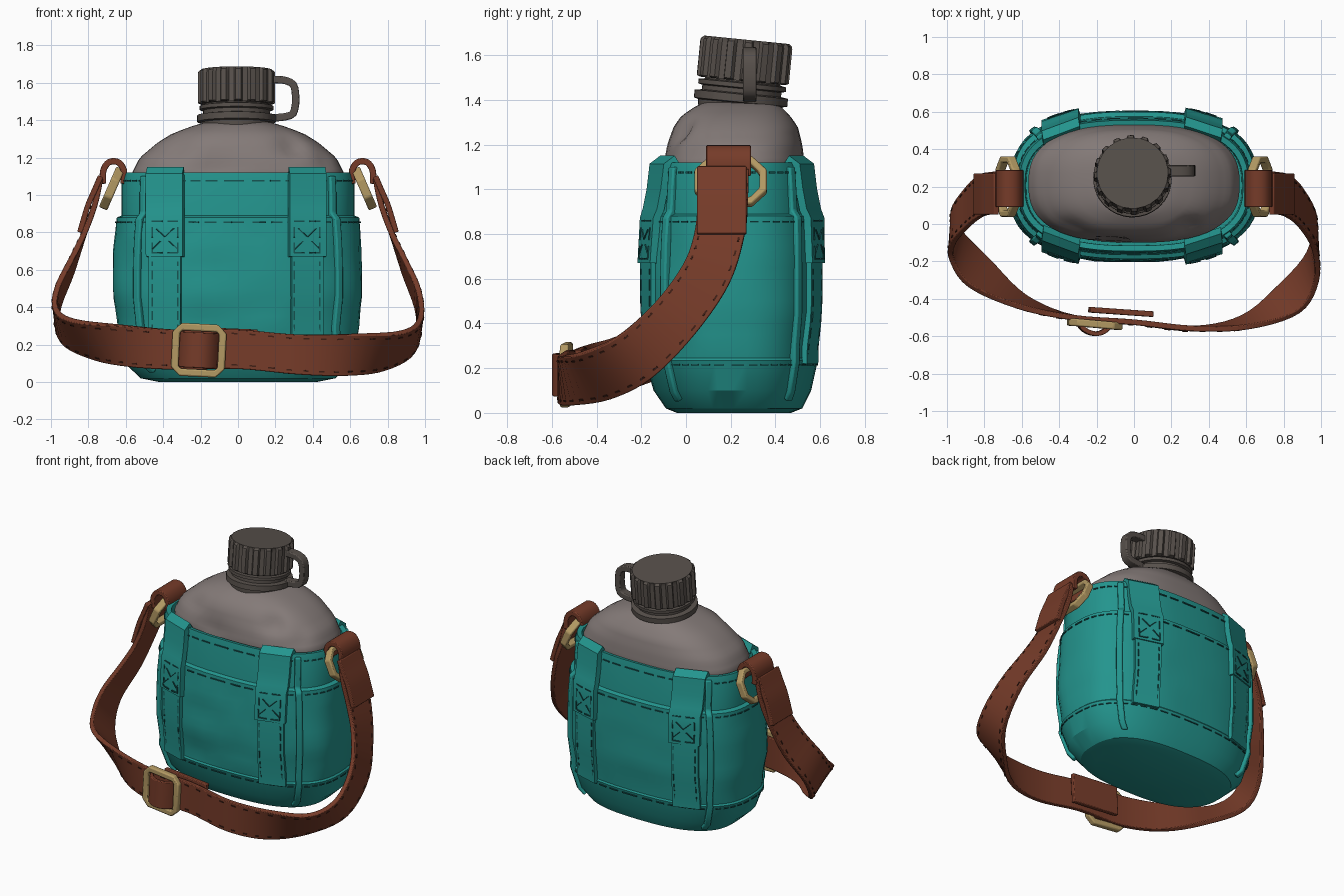
import bpy, bmesh, math
from mathutils import Vector, noise

cube = bpy.data.objects.get("Cube")
if cube:
    bpy.data.objects.remove(cube, do_unlink=True)


def material(name, r, g, b):
    m = bpy.data.materials.new(name)
    m.use_nodes = True
    m.diffuse_color = (r, g, b, 1)
    node = m.node_tree.nodes["Principled BSDF"]
    node.inputs["Base Color"].default_value = (r, g, b, 1)
    node.inputs["Roughness"].default_value = 0.8
    return m


TEAL = material("teal canvas", 0.017, 0.30, 0.27)
THREAD = material("dark teal thread", 0.008, 0.09, 0.085)
GREY = material("grey metal", 0.23, 0.195, 0.187)
DARK = material("dark cap", 0.095, 0.08, 0.07)
LEATHER = material("brown leather", 0.18, 0.044, 0.022)
SEAM = material("dark brown thread", 0.05, 0.014, 0.008)
BRASS = material("brass", 0.45, 0.32, 0.125)


def finish(bm, name, mat, angle=35, bevel=0):
    bmesh.ops.recalc_face_normals(bm, faces=bm.faces)
    mesh = bpy.data.meshes.new(name)
    bm.to_mesh(mesh)
    bm.free()
    mesh.materials.append(mat)
    ob = bpy.data.objects.new(name, mesh)
    bpy.context.collection.objects.link(ob)
    bpy.ops.object.select_all(action='DESELECT')
    ob.select_set(True)
    bpy.context.view_layer.objects.active = ob
    bpy.ops.object.shade_smooth_by_angle(angle=math.radians(angle))
    if bevel:
        mod = ob.modifiers.new("soft edges", 'BEVEL')
        mod.width, mod.segments = bevel, 2
    return ob


def loft(bm, rings, closed=False):
    """Skin a list of point rings; cap both ends unless closed."""
    vs = [[bm.verts.new(p) for p in ring] for ring in rings]
    n = len(vs[0])
    for a, b in zip(vs, vs[1:] + (vs[:1] if closed else [])):
        for i in range(n):
            j = (i + 1) % n
            bm.faces.new((a[i], a[j], b[j], b[i]))
    if not closed:
        bm.faces.new(vs[0])
        bm.faces.new(vs[-1])


def ribbon(bm, stations, thick, closed=False):
    """Flat strip through (centre, half width vector) pairs."""
    rings, k = [], len(stations)
    for i, (p, w) in enumerate(stations):
        a = stations[(i - 1) % k if closed else max(i - 1, 0)][0]
        b = stations[(i + 1) % k if closed else min(i + 1, k - 1)][0]
        n = (b - a).cross(w).normalized() * thick / 2
        rings.append([p - w - n, p + w - n, p + w + n, p - w + n])
    loft(bm, rings, closed)


def smooth(stations, steps=5):
    """Catmull-Rom through the stations."""
    out, k = [], len(stations)
    for i in range(k - 1):
        q = [stations[max(0, min(k - 1, i + d))] for d in (-1, 0, 1, 2)]
        for s in range(steps):
            t = s / steps
            out.append(tuple(0.5 * (2 * b + (c - a) * t + (2 * a - 5 * b + 4 * c - d) * t * t
                                    + (3 * b - a - 3 * c + d) * t ** 3) for a, b, c, d in zip(*q)))
    return out + [stations[-1]]


def dashes(bm, points, w):
    """Thin stitches on two of every three segments."""
    for i in range(len(points) - 1):
        if i % 3 < 2:
            ribbon(bm, [(points[i], w), (points[i + 1], w)], 0.006)


# Body sections: height, half width, front y, back y
POUCH = [(0, .42, -.04, .47), (.02, .52, -.09, .52), (.1, .605, -.145, .56), (.235, .65, -.185, .59),
         (.245, .64, -.177, .583), (.45, .665, -.2, .605), (.7, .665, -.2, .605), (.88, .648, -.187, .6),
         (.89, .622, -.165, .575), (1.08, .622, -.152, .562), (1.12, .612, -.145, .555)]
BOTTLE = [(.95, .55, -.1, .53), (1.12, .565, -.1, .53), (1.2, .525, -.085, .52), (1.28, .43, -.055, .5),
          (1.33, .35, -.02, .465), (1.37, .24, .04, .425), (1.39, .17, .08, .4)]
N = 2.6


def section(rows, z):
    for a, b in zip(rows, rows[1:]):
        if z <= b[0]:
            t = max(0, (z - a[0]) / (b[0] - a[0]))
            return [u + (v - u) * t for u, v in zip(a, b)][1:]
    return rows[-1][1:]


def around(rows, t, z, off=0):
    rx, f, b = section(rows, z)
    c, s = math.cos(t), math.sin(t)
    x = math.copysign(abs(c) ** (2 / N), c) * (rx + off)
    return Vector((x, (f + b) / 2 + math.copysign(abs(s) ** (2 / N), s) * ((b - f) / 2 + off), z))


def on_face(x, z, side, off=0):
    rx, f, b = section(POUCH, z)
    y = (1 - min(1, abs(x / rx)) ** N) ** (1 / N)
    return Vector((x, (f + b) / 2 + side * (y * (b - f) / 2 + off), z))


def ring(rows, z, off=0, count=56):
    return [around(rows, i * math.tau / count, z, off) for i in range(count)]


# Canvas pouch with a hollow rim and soft creases
heights = sorted({r[0] for r in POUCH} | {0.3 + 0.05 * i for i in range(11)})
bm = bmesh.new()
loft(bm, [ring(POUCH, z) for z in heights] + [ring(POUCH, 1.115, -.03), ring(POUCH, 0.97, -.045)])
for v in bm.verts:
    if 0.27 < v.co.z < 0.86:
        out = Vector((v.co.x, (v.co.y - 0.2) * 2, 0)).normalized()
        v.co += out * noise.noise(v.co * 5) * (0.014 if v.co.y < 0.2 else 0.006)
finish(bm, "canvas_pouch", TEAL, 28)

# Bottle shoulder with a few dents
bm = bmesh.new()
loft(bm, [ring(BOTTLE, z) for z in [0.95, 1.08] + [1.12 + 0.0225 * i for i in range(13)]])
for spot, r, depth in (((.29, -.03, 1.27), .07, .035), ((-.33, -.04, 1.26), .08, .02),
                       ((-.13, -.1, 1.15), .08, .03), ((.48, 0, 1.2), .06, .02)):
    for v in bm.verts:
        v.co += Vector((0, 0.8, -0.6)) * depth * math.exp(-((v.co - Vector(spot)).length / r) ** 2)
finish(bm, "bottle_body", GREY, 40)

# Neck collar and ribbed cap, leaning slightly back
LEAN = -0.1
RIBS = 16


def lathe(name, rows, groove=0):
    bm = bmesh.new()
    rings = []
    for z, r in rows:
        pts = []
        for i in range(RIBS * 4):
            a = (i + (0.25 if i % 2 else -0.25)) * math.tau / (RIBS * 4)
            q = r - (groove if i % 4 > 1 and 1.49 < z < 1.66 else 0)
            pts.append(Vector((q * math.cos(a), q * math.sin(a), z)))
        rings.append(pts)
    loft(bm, rings)
    ob = finish(bm, name, DARK, 30)
    c, s = math.cos(LEAN), math.sin(LEAN)
    for v in ob.data.vertices:
        y, z = v.co.y, v.co.z - 1.5
        v.co = (v.co.x - 0.008, 0.255 + y * c - z * s, 1.5 + y * s + z * c)


lathe("neck_collar", [(1.34, .185), (1.385, .19), (1.39, .21), (1.425, .21), (1.43, .178),
                      (1.45, .178), (1.455, .197), (1.475, .197), (1.48, .17), (1.51, .17)])
lathe("ribbed_cap", [(1.485, .19), (1.492, .207), (1.645, .207), (1.658, .205), (1.67, .19)], 0.018)

# Cap tether loop
bm = bmesh.new()
w = Vector((0, .03, 0))
hook = [(.15, 1.615), (.24, 1.615), (.295, 1.59), (.308, 1.53), (.305, 1.47), (.28, 1.425), (.17, 1.41)]
ribbon(bm, smooth([(Vector((x, .285, z)), w) for x, z in hook], 3), 0.04)
finish(bm, "cap_tether", DARK, 35, 0.006)

# Webbing bands, folded flaps and stitching on both faces
bands, flaps, thread = bmesh.new(), bmesh.new(), bmesh.new()


def strip(x, half, z, side, off):
    a, b = on_face(x - half, z, side, off), on_face(x + half, z, side, off)
    return (a + b) / 2 + (on_face(x, z, side, off) - (a + b) / 2) * 0.6, (b - a) / 2


TX, TZ = Vector((.004, 0, 0)), Vector((0, 0, .004))
for side in (-1, 1):
    for x in (-.39, .37):
        ribbon(bands, [strip(x, .085, z, side, .008) for z in (.22, .3, .4, .5, .6, .7, .8, .87)], .024)
        flap = [(.67, .012), (.78, .012), (.87, .014), (.91, .026), (1.0, .014), (1.11, .012), (1.135, -.012), (1.09, -.045)]
        ribbon(flaps, [strip(x, .098, z, side, off) for z, off in flap], .034)
        for e in (-.068, .068):
            line = [on_face(x + e, .26 + .024 * i, side, .021) for i in range(17)]
            dashes(thread, line, TX)
            dashes(thread, [on_face(x + e, .69 + .028 * i, side, .031) for i in range(7)], TX)
            cross = [on_face(x + e * (1 - i / 3), .71 + .022 * i, side, .031) for i in range(7)]
            dashes(thread, cross, TX)
        for z in (.69, .86):
            dashes(thread, [on_face(x - .07 + .028 * i, z, side, .031) for i in range(6)], TZ)
for z in (.215, .855, 1.075):
    dashes(thread, [around(POUCH, i * math.tau / 150, z, .003) for i in range(151)], TZ)
finish(bands, "webbing_bands", TEAL, 30)
finish(flaps, "webbing_flaps", TEAL, 30)
finish(thread, "canvas_stitching", THREAD)

# Raised piping beside the end panels
bm = bmesh.new()
for t in (.72, math.pi - .72, math.pi + .72, -.72):
    path = [around(POUCH, t, z, .004) for z in (.06, .1, .16, .235, .3, .45, .6, .75, .87, .9, 1.0, 1.1)]
    across = Vector((-math.sin(t), math.cos(t) * .7, 0)).normalized() * .02
    ribbon(bm, [(p, across) for p in path], .035)
finish(bm, "side_piping", TEAL, 30, 0.008)

# Shoulder strap: half path as centre and half width, mirrored
HALF = [((.735, .17, 1.09), (0, .11, 0)), ((.765, .165, .95), (0, .112, 0)), ((.82, .15, .8), (0, .113, 0)),
        ((.89, .09, .62), (0, .105, -.04)), ((.965, -.03, .43), (0, .09, -.07)),
        ((.955, -.17, .27), (-.02, .08, -.09)), ((.83, -.33, .19), (-.05, .07, -.1)),
        ((.6, -.47, .16), (-.02, .025, -.11)), ((.32, -.53, .15), (0, 0, -.107))]


def flip(v, s):
    return Vector((v[0] * s, v[1], v[2]))


def lay(s):
    out = []
    for p, w in HALF:
        p = flip(p, s)
        k = max(0, min(1, (0.5 - p.z) * 3))
        out.append((p + Vector((0, -.09 * p.x * k, (.01 - .04 * p.x) * k)), flip(w, s)))
    return out


path = smooth(lay(1) + [(Vector((0, -.525, .175)), Vector((0, 0, -.105)))] + lay(-1)[::-1])
bm = bmesh.new()
ribbon(bm, path, 0.03)
finish(bm, "shoulder_strap", LEATHER, 40, 0.005)

bm = bmesh.new()
fine = smooth(path, 2)
for e in (-.8, .8):
    line = []
    for i, (p, w) in enumerate(fine):
        n = (fine[min(i + 1, len(fine) - 1)][0] - fine[max(i - 1, 0)][0]).cross(w).normalized()
        if n.dot(Vector((p.x, p.y - .2, 0))) < 0:
            n = -n
        line.append((p + w * e + n * .016, w.normalized() * .004))
    for i in range(0, len(line) - 1, 3):
        ribbon(bm, line[i:i + 2], .005)
finish(bm, "strap_stitching", SEAM)


def frame(bm, centre, u, v, a, b, cut, w, thick):
    corners = [(a, b - cut), (a - cut, b), (cut - a, b), (-a, b - cut),
               (-a, cut - b), (cut - a, -b), (a - cut, -b), (a, cut - b)]
    ribbon(bm, [(centre + u * p + v * q, w) for p, q in corners], thick, True)


# Strap end loops, stitched tabs and brass rings
loops, tabs, rings = bmesh.new(), bmesh.new(), bmesh.new()
for s in (1, -1):
    w = Vector((0, .1, 0))
    turn = [(.612, 1.06), (.61, 1.13), (.64, 1.175), (.69, 1.175), (.72, 1.13), (.722, 1.06)]
    ribbon(loops, smooth([(flip((x, .19, z), s), w) for x, z in turn], 4), .034)
    tab = [(.735, 1.1), (.765, 1.03), (.8, .95), (.825, .87), (.845, .8)]
    ribbon(tabs, smooth([(flip((x, .16, z), s), w * 1.1) for x, z in tab], 3), .03)
    frame(rings, flip((.675, .2, 1.035), s), Vector((0, 1, 0)), flip((-.4, 0, .92), s),
          .145, .1, .055, flip((.022, 0, .0095), s), .036)
finish(loops, "strap_end_loops", LEATHER, 40, 0.005)
finish(tabs, "strap_end_tabs", LEATHER, 40, 0.005)
finish(rings, "brass_side_rings", BRASS, 30, 0.008)

# Buckle frame, strap fold through it and the doubled tail behind
bm = bmesh.new()
u, v = Vector((.995, -.09, -.05)), Vector((.05, 0, .998))
hub = Vector((-.21, -.535, .17))
frame(bm, hub, u, v, .125, .122, .03, Vector((0, .02, 0)), .04)
finish(bm, "brass_buckle", BRASS, 30, 0.008)
bm = bmesh.new()
fold = [(-.1, .03), (-.07, -.025), (-.02, -.05), (.03, -.045), (.07, -.015), (.1, .03)]
ribbon(bm, smooth([(hub + u * x + Vector((0, y, 0)), v * .095) for x, y in fold], 3), .025)
finish(bm, "buckle_fold", LEATHER, 40, 0.005)
bm = bmesh.new()
ribbon(bm, [(Vector((x, -.475 - .07 * x, .185 - .04 * x)), v * .1) for x in (-.24, -.1, .1)], .03)
finish(bm, "strap_tail", LEATHER, 40, 0.005)
